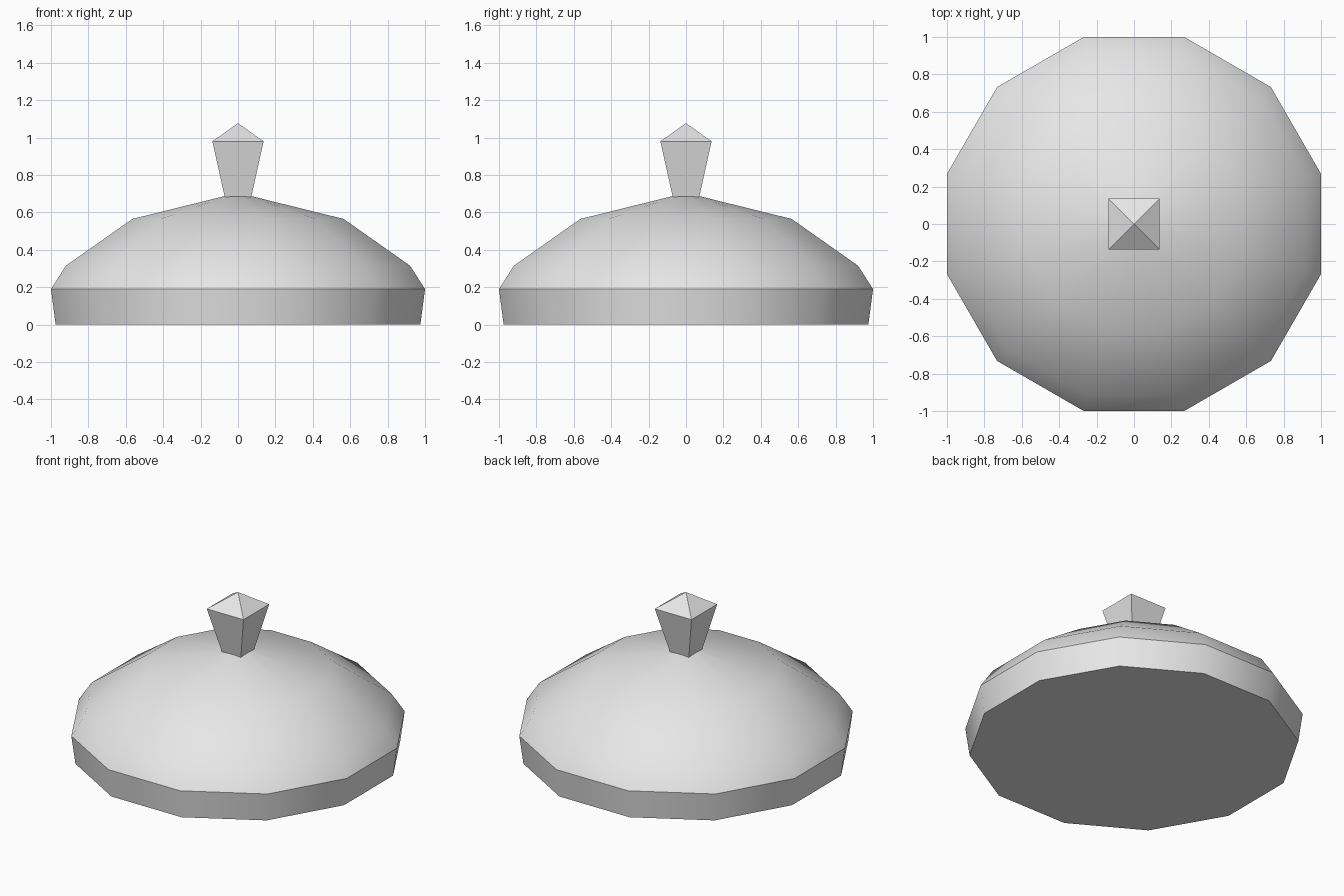
import bpy
import math

cube = bpy.data.objects.get("Cube")
if cube:
    bpy.data.objects.remove(cube, do_unlink=True)

grey = bpy.data.materials.new("plain grey")
grey.use_nodes = True
grey.diffuse_color = (0.8, 0.8, 0.8, 1)
grey.node_tree.nodes["Principled BSDF"].inputs["Base Color"].default_value = (0.8, 0.8, 0.8, 1)


def turned(name, profile, sides, apex=None):
    """Stack regular rings given as (apothem-side half width, height)."""
    half = math.pi / sides
    verts, faces = [], []
    for width, z in profile:
        radius = width / math.cos(half)
        for i in range(sides):
            a = half + 2 * half * i
            verts.append((radius * math.cos(a), radius * math.sin(a), z))
    for r in range(len(profile) - 1):
        for i in range(sides):
            j = (i + 1) % sides
            b, t = r * sides, (r + 1) * sides
            faces.append((b + i, b + j, t + j, t + i))
    faces.append(tuple(reversed(range(sides))))
    last = (len(profile) - 1) * sides
    if apex is None:
        faces.append(tuple(range(last, last + sides)))
    else:
        verts.append((0, 0, apex))
        tip = len(verts) - 1
        faces += [(last + i, last + (i + 1) % sides, tip) for i in range(sides)]
    mesh = bpy.data.meshes.new(name)
    mesh.from_pydata(verts, [], faces)
    mesh.materials.append(grey)
    obj = bpy.data.objects.new(name, mesh)
    bpy.context.collection.objects.link(obj)
    return obj


# Twelve-sided domed lid with a slightly flared rim
lid = turned("lid", [(0.975, 0), (1.0, 0.19), (0.92, 0.315),
                     (0.565, 0.565), (0.08, 0.685)], 12, apex=0.692)

# Square tapered knob with a pyramid top
knob = turned("knob", [(0.07, 0.68), (0.137, 0.98)], 4, apex=1.077)

# Smooth dome, crisp rim edges
bpy.ops.object.select_all(action='DESELECT')
lid.select_set(True)
bpy.context.view_layer.objects.active = lid
bpy.ops.object.shade_smooth_by_angle(angle=math.radians(36))
